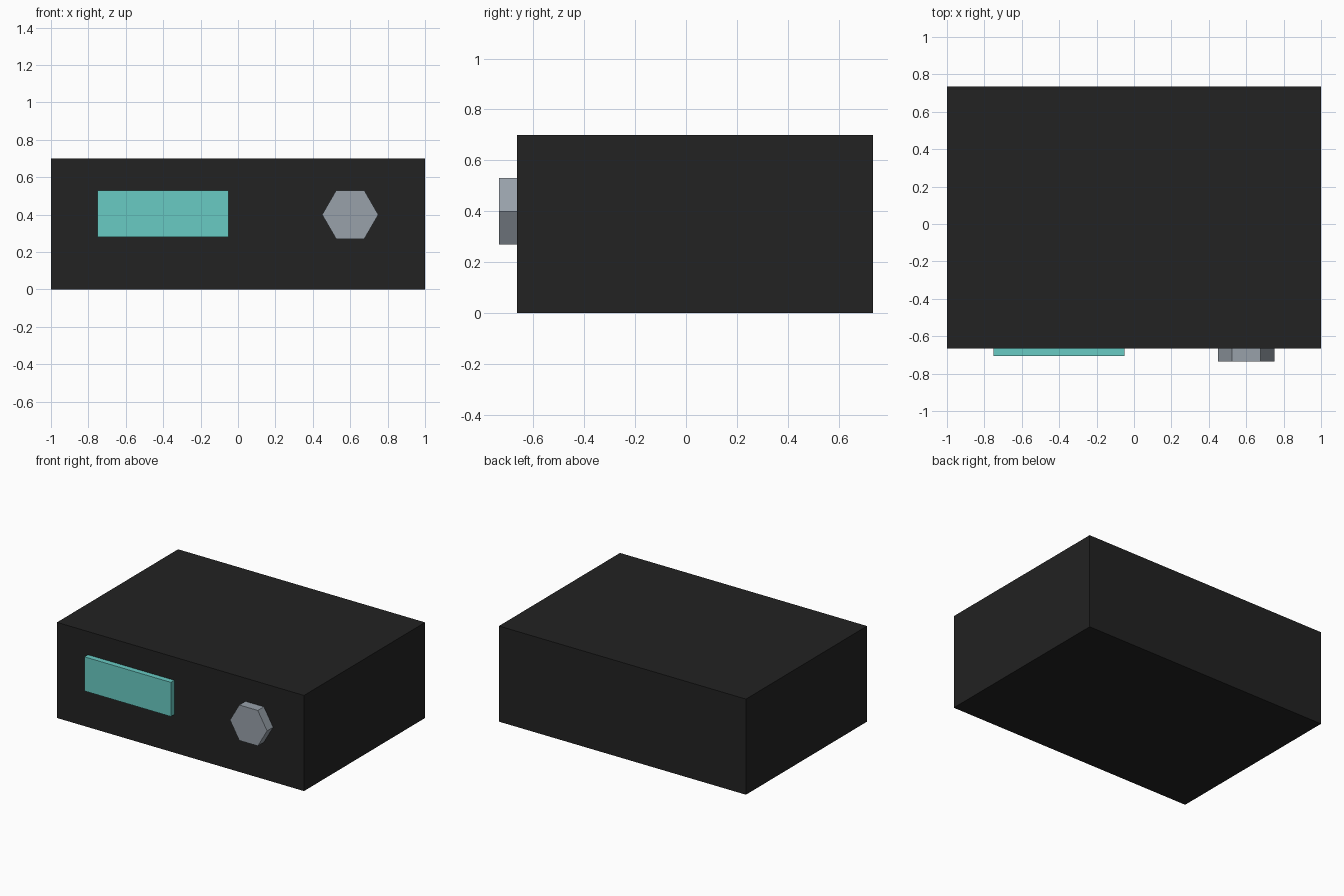
import bpy, math

if "Cube" in bpy.data.objects:
    bpy.data.objects.remove(bpy.data.objects["Cube"])


def material(name, rgb):
    m = bpy.data.materials.new(name)
    m.diffuse_color = (*rgb, 1.0)
    m.use_nodes = True
    m.node_tree.nodes["Principled BSDF"].inputs["Base Color"].default_value = m.diffuse_color
    return m


def finish(name, mat):
    obj = bpy.context.object
    obj.name = name
    bpy.ops.object.transform_apply(location=False, rotation=True, scale=True)
    obj.data.materials.append(mat)
    return obj


def box(name, x, y, z, mat):
    """Box spanning the given (min, max) ranges."""
    spans = (x, y, z)
    bpy.ops.mesh.primitive_cube_add(size=1, location=[(a + b) / 2 for a, b in spans])
    bpy.context.object.scale = [b - a for a, b in spans]
    return finish(name, mat)


black = material("black casing", (0.016, 0.016, 0.016))
teal = material("teal screen", (0.141, 0.597, 0.552))
grey = material("grey metal", (0.314, 0.356, 0.402))

FRONT = -0.665   # y of the casing's front face
BURY = 0.005     # how far front parts sink into the casing

# Casing
box("casing", (-1, 1), (FRONT, 0.735), (0, 0.7), black)

# Raised display plate
box("display", (-0.75, -0.05), (-0.705, FRONT + BURY), (0.28, 0.53), teal)

# Hexagonal knob, corners pointing left and right
knob_front, knob_back = -0.735, FRONT + BURY
bpy.ops.mesh.primitive_cylinder_add(
    vertices=6, radius=0.15, depth=knob_back - knob_front,
    location=(0.6, (knob_front + knob_back) / 2, 0.4))
knob = bpy.context.object
knob.rotation_mode = 'XYZ'
# spin the hexagon so a corner lies on x, then tip it to face forward
for v in knob.data.vertices:
    v.co.x, v.co.y = v.co.y, -v.co.x
knob.rotation_euler = (math.radians(90), 0, 0)
finish("knob", grey)
